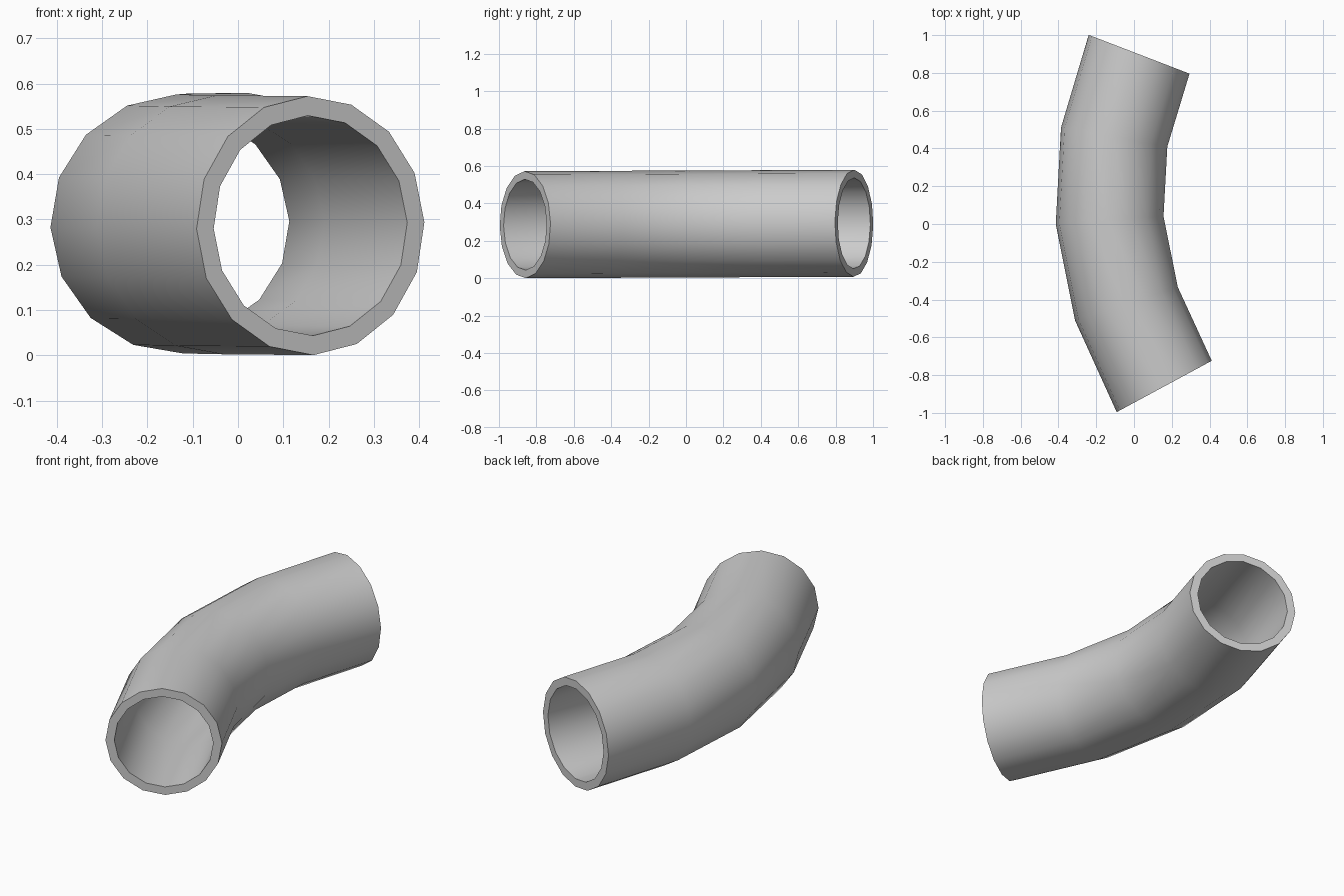
import bpy, bmesh
from math import cos, sin, tau
from mathutils import Vector

if "Cube" in bpy.data.objects:
    bpy.data.objects.remove(bpy.data.objects["Cube"])

SIDES, R_OUT, R_IN = 16, 0.286, 0.243

# Plan-view ends of each ring's diameter: outside of bend, inside of bend
stations = [((-0.09, -0.995), (0.41, -0.725)),
            ((-0.31, -0.51), (0.23, -0.335)),
            ((-0.413, 0.0), (0.155, 0.04)),
            ((-0.385, 0.51), (0.175, 0.41)),
            ((-0.237, 1.0), (0.291, 0.797))]

bm = bmesh.new()


def ring(a, b, radius):
    a, b = Vector((*a, 0)), Vector((*b, 0))
    c = (a + b) / 2
    c.z = 0.290 + 0.0042 * c.y          # pipe rises slightly to the back
    flat = (b - a).normalized()
    up = Vector((0, 0, 1))
    u = (flat + 0.026 * up).normalized()  # slight roll of the cross-section
    v = (up - 0.026 * flat).normalized()
    return [bm.verts.new(c + radius * (u * cos(tau * i / SIDES) + v * sin(tau * i / SIDES)))
            for i in range(SIDES)]


def bridge(r0, r1):
    for i in range(SIDES):
        j = (i + 1) % SIDES
        bm.faces.new((r0[i], r0[j], r1[j], r1[i]))


# Outer wall, inner wall and the two rims form one closed loop of rings
outer = [ring(a, b, R_OUT) for a, b in stations]
inner = [ring(a, b, R_IN) for a, b in stations]
loop = outer + inner[::-1]
for k in range(len(loop)):
    bridge(loop[k], loop[(k + 1) % len(loop)])
bmesh.ops.recalc_face_normals(bm, faces=bm.faces)

mesh = bpy.data.meshes.new("bent_pipe")
bm.to_mesh(mesh)
bm.free()
pipe = bpy.data.objects.new("bent_pipe", mesh)
bpy.context.collection.objects.link(pipe)
bpy.context.view_layer.objects.active = pipe
pipe.select_set(True)
bpy.ops.object.shade_smooth_by_angle()
